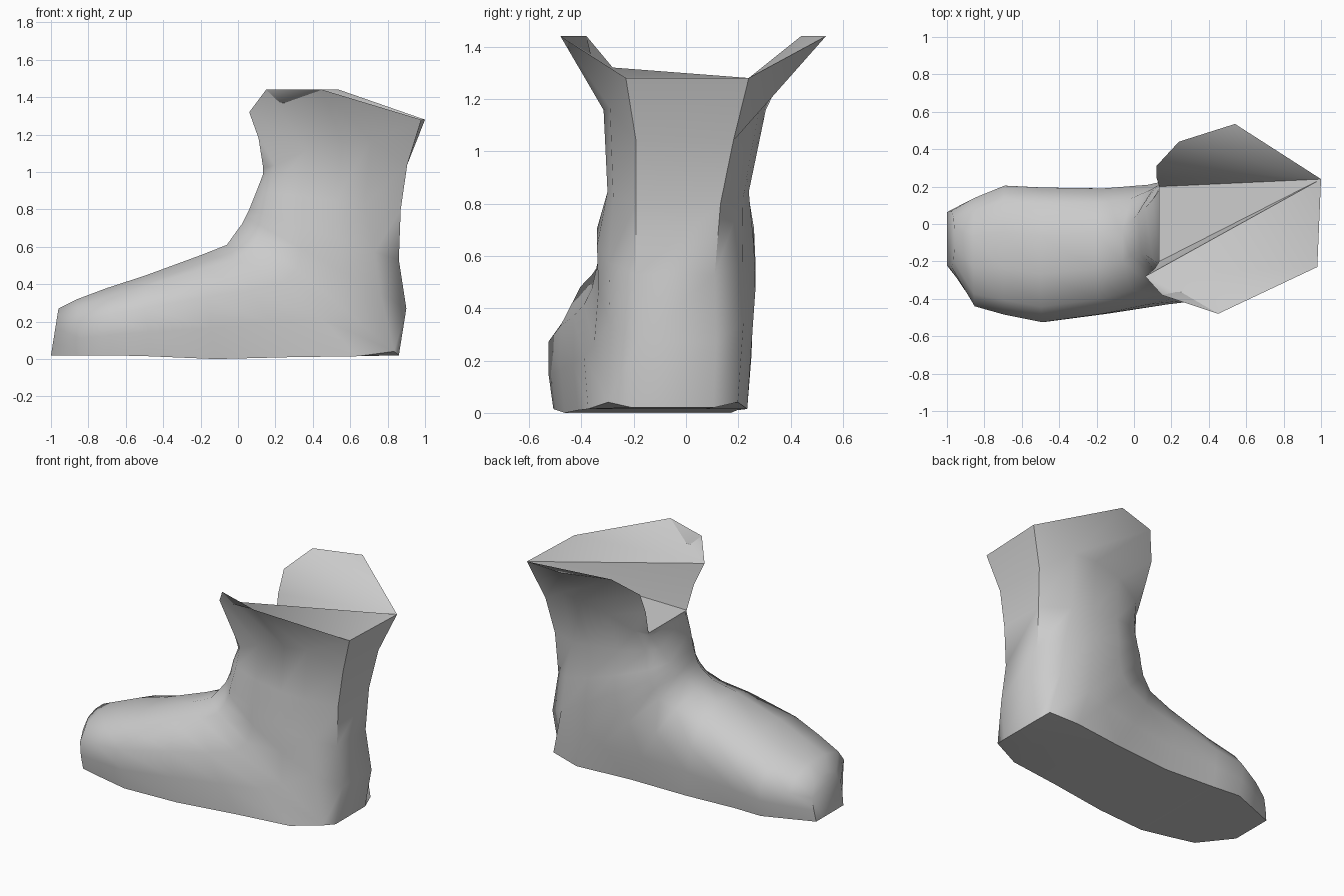
import bpy
import bmesh

old = bpy.data.objects.get("Cube")
if old:
    bpy.data.objects.remove(old, do_unlink=True)

grey = bpy.data.materials.new("soft_grey")
grey.use_nodes = True
colour = (0.6, 0.6, 0.6, 1)
grey.diffuse_color = colour
grey.node_tree.nodes["Principled BSDF"].inputs["Base Color"].default_value = colour

# Half sections: (share of half width, share of the way from sole/back to instep/front)
FOOT = [(.45, 0), (.95, 0), (1, .3), (1, .6), (.77, .87), (.28, 1)]
HEEL = [(.5, 0), (.8, .03), (.97, .35), (1, .65), (.78, .9), (.34, 1)]
ANKLE = [(.5, 0), (.85, .16), (1, .4), (1, .65), (.8, .9), (.42, 1)]
LEG = [(.6, 0), (.92, .25), (1, .45), (.97, .7), (.83, .92), (.6, 1)]
LIFT = [0, 1, 1, .8, .3, 0]

# Rings: shape, front x z, back x z, middle y, half width, side lift
rings = [
    (FOOT, -.96, .27, -1, .02, -.08, .15, 0),
    (FOOT, -.86, .32, -.84, .02, -.15, .29, 0),
    (FOOT, -.7, .38, -.68, .02, -.14, .345, 0),
    (FOOT, -.5, .445, -.48, .015, -.165, .36, 0),
    (FOOT, -.2, .555, -.12, 0, -.145, .335, 0),
    (FOOT, -.06, .61, .28, .01, -.11, .32, 0),
    (FOOT, -.01, .68, .64, .015, -.07, .32, 0),
    (HEEL, .02, .72, .86, .02, -.05, .31, 0),
    (ANKLE, .04, .76, .9, .27, -.035, .3, 0),
    (ANKLE, .06, .8, .86, .53, -.04, .3, 0),
    (LEG, .1, .9, .87, .8, -.03, .27, 0),
    (LEG, .135, .99, .905, 1.04, -.005, .31, .14),
]

# Flared collar rim, back to front, on each side
rim_plus = [(1, .24, 1.28), (.54, .535, 1.44), (.24, .44, 1.44),
            (.12, .31, 1.32), (.12, .25, 1.18), (.135, .2, 1.02)]
rim_minus = [(.98, -.23, 1.28), (.45, -.48, 1.44), (.15, -.38, 1.44),
             (.06, -.28, 1.32), (.11, -.24, 1.18), (.135, -.2, 1.02)]


def section(shape, fx, fz, bx, bz, mid, half, lift):
    def side(sign):
        return [(bx + (fx - bx) * v, mid + sign * half * u, bz + (fz - bz) * v + lift * k)
                for (u, v), k in zip(shape, LIFT)]
    return side(1) + side(-1)[::-1]


bm = bmesh.new()
loops = [[bm.verts.new(p) for p in section(*r)] for r in rings]
loops.append([bm.verts.new(p) for p in rim_plus + rim_minus[::-1]])

# Outer skin and blunt toe
for low, high in zip(loops, loops[1:]):
    n = len(low)
    for i in range(n):
        j = (i + 1) % n
        bm.faces.new((low[i], low[j], high[j], high[i]))
bm.faces.new(loops[0][::-1])

# Trough closing the collar between the two side flaps
p, m = loops[-1][:6], loops[-1][:5:-1]
for face in (p, [m[0], p[0], m[3]], [m[3], p[0], m[4]], [m[4], p[0], m[5]],
             [m[5], p[0], p[5]], m[:4][::-1]):
    centre = face[0]
    for a, b in zip(face[1:], face[2:]):
        bm.faces.new((centre, a, b))
bmesh.ops.recalc_face_normals(bm, faces=bm.faces)

mesh = bpy.data.meshes.new("boot")
bm.to_mesh(mesh)
bm.free()
mesh.materials.append(grey)
boot = bpy.data.objects.new("boot", mesh)
bpy.context.collection.objects.link(boot)
bpy.context.view_layer.objects.active = boot
boot.select_set(True)
bpy.ops.object.shade_smooth_by_angle(angle=1.0)
